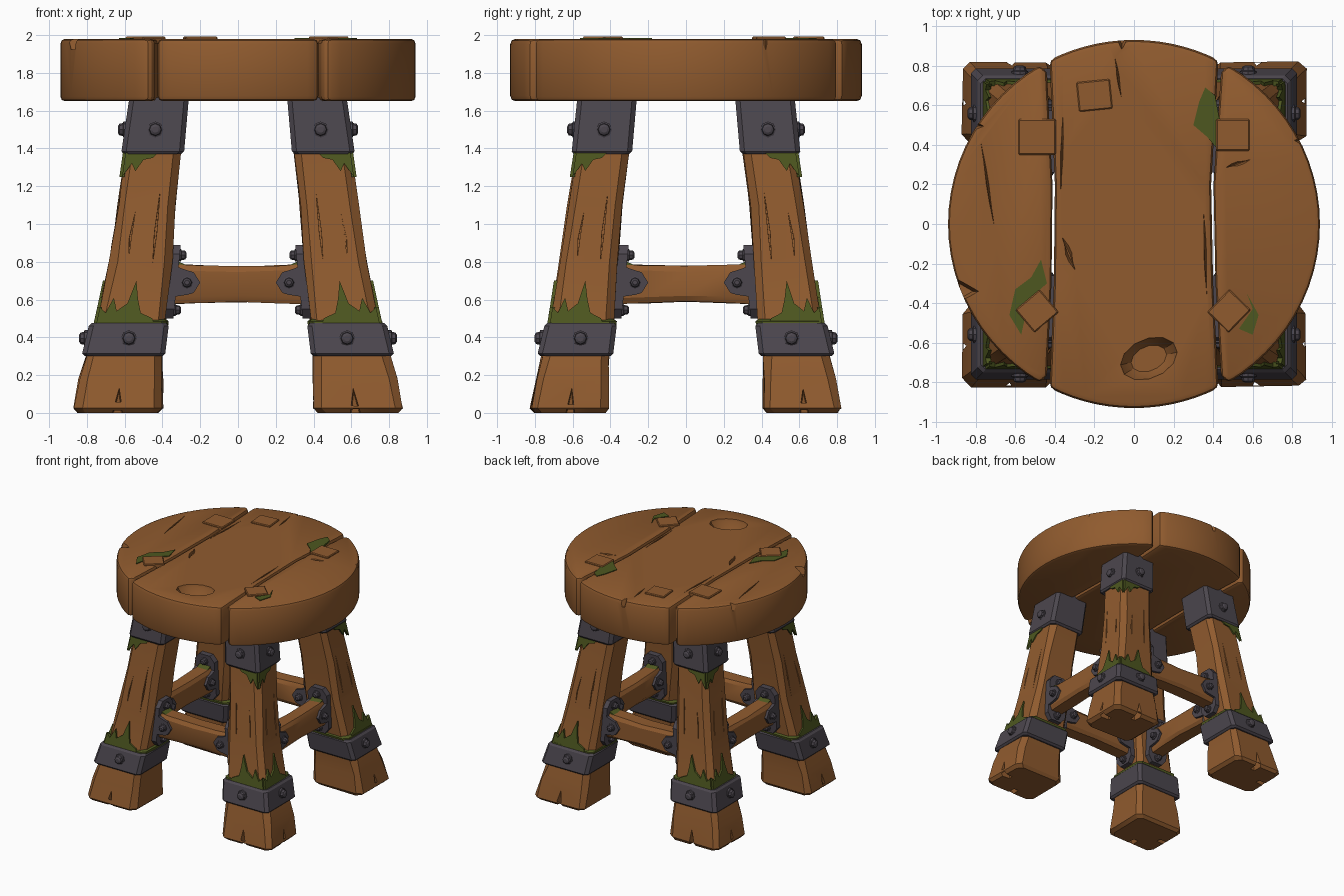
import bpy, bmesh, math, random
from mathutils import Vector

random.seed(4)
if "Cube" in bpy.data.objects:
    bpy.data.objects.remove(bpy.data.objects["Cube"])


def material(name, colour):
    m = bpy.data.materials.new(name)
    m.use_nodes = True
    m.diffuse_color = (*colour, 1)
    bsdf = m.node_tree.nodes["Principled BSDF"]
    bsdf.inputs["Base Color"].default_value = (*colour, 1)
    bsdf.inputs["Roughness"].default_value = 0.8
    return m


WOOD = material("warm wood", (0.28, 0.105, 0.028))
IRON = material("dark iron", (0.072, 0.062, 0.076))
MOSS = material("moss green", (0.075, 0.095, 0.014))


def loft(name, rings, mat):
    """Closed solid through rings with equal point counts."""
    bm = bmesh.new()
    loops = [[bm.verts.new(p) for p in ring] for ring in rings]
    n = len(loops[0])
    for a, b in zip(loops, loops[1:]):
        for i in range(n):
            j = (i + 1) % n
            bm.faces.new((a[i], a[j], b[j], b[i]))
    bm.faces.new(loops[0])
    bm.faces.new(loops[-1])
    bmesh.ops.recalc_face_normals(bm, faces=bm.faces)
    mesh = bpy.data.meshes.new(name)
    bm.to_mesh(mesh)
    bm.free()
    mesh.materials.append(mat)
    obj = bpy.data.objects.new(name, mesh)
    bpy.context.collection.objects.link(obj)
    return obj


def prism(name, points, offset, mat):
    points = [Vector(p) for p in points]
    return loft(name, [points, [p + Vector(offset) for p in points]], mat)


def apply(obj, kind, **settings):
    mod = obj.modifiers.new(kind, kind)
    for key, value in settings.items():
        setattr(mod, key, value)
    with bpy.context.temp_override(object=obj, active_object=obj, selected_objects=[obj]):
        bpy.ops.object.modifier_apply(modifier=mod.name)


def carve(obj, cutters):
    for cutter in cutters:
        cutter.hide_render = True
        apply(obj, "BOOLEAN", operation="DIFFERENCE", solver="EXACT", object=cutter)
        bpy.data.objects.remove(cutter)


def bolt(name, centre, normal, r=0.034):
    q = Vector(normal).to_track_quat("Z", "Y")
    steps = [(r * 1.25, -0.02), (r * 1.25, 0.006), (r, 0.01), (r * 0.9, 0.028), (r * 0.5, 0.036)]
    loft(name, [[Vector(centre) + q @ Vector((s * math.cos(a), s * math.sin(a), h))
                 for a in (math.tau * i / 8 for i in range(8))] for s, h in steps], IRON)


# Seat planks: straight seams and a shared round rim
R, LOW, HIGH = 0.94, 1.65, 1.98


def rim(a, b, count):
    return [(R * math.sin(t), 0.99 * R * math.cos(t))
            for t in (math.radians(a + (b - a) * i / count) for i in range(count + 1))]


def plank(name, outline):
    obj = prism(name, [(x, y, LOW) for x, y in outline], (0, 0, HIGH - LOW), WOOD)
    apply(obj, "BEVEL", width=0.028, segments=2, limit_method="ANGLE", angle_limit=math.radians(35))
    return obj


def crack(path, width=0.012):
    """Thin wedge sunk into the top of the seat."""
    a, b = Vector((*path[0], HIGH)), Vector((*path[1], HIGH))
    side = (b - a).cross(Vector((0, 0, 1))).normalized() * width
    mid = (a + b) / 2
    up, down = Vector((0, 0, 0.02)), Vector((0, 0, -0.018))
    return loft("crack_cutter", [[a + up, mid + side + up, b + up, mid - side + up],
                                 [p + (mid - p) * 0.3 + down for p in (a, mid + side * 0.2, b, mid - side * 0.2)]], WOOD)


def chip(centre, size, turn):
    c = Vector(centre)
    pts = [c + Vector((size * math.cos(turn + k * math.tau / 3), size * math.sin(turn + k * math.tau / 3), 0.05))
           for k in range(3)]
    return loft("chip_cutter", [pts, [c + (p - c) * 0.45 + Vector((0, 0, -0.08)) for p in pts]], WOOD)


middle = plank("seat_middle_plank", rim(-27, 27, 14) + [(0.39, 0.2), (0.4, -0.3)]
               + rim(153, 207, 14) + [(-0.405, -0.3), (-0.4, 0.2)])
left = plank("seat_left_plank", [(0.44, 0.77)] + rim(30.5, 149.5, 24)
             + [(0.44, -0.77), (0.412, -0.3), (0.402, 0.2)])
right = plank("seat_right_plank", [(-0.44, 0.77)] + rim(-30.5, -149.5, 24)
              + [(-0.44, -0.77), (-0.417, -0.3), (-0.412, 0.2)])

hole = loft("knot_cutter", [[(0.075 + s * 0.145 * math.cos(a), -0.68 + s * 0.11 * math.sin(a + 0.3), z)
                             for a in (math.tau * i / 12 for i in range(12))]
                            for s, z in ((1.05, HIGH + 0.03), (0.95, HIGH - 0.02), (0.62, HIGH - 0.08))], WOOD)
carve(middle, [hole, crack([(-0.1, 0.86), (-0.06, 0.62)]), crack([(-0.37, 0.1), (-0.36, 0.6)]),
               crack([(-0.37, -0.05), (-0.29, -0.25)], 0.03), crack([(0.35, 0.1), (0.37, -0.4)]),
               chip((-0.06, 0.95, HIGH), 0.09, 0.5)])
carve(left, [chip((0.46, -0.84, HIGH), 0.13, 0.3), crack([(0.45, 0.28), (0.6, 0.33)], 0.02),
             chip((0.87, 0.42, HIGH), 0.08, 1)])
carve(right, [crack([(-0.78, 0.45), (-0.7, -0.05)]), chip((-0.86, -0.34, HIGH), 0.1, 0),
              chip((-0.82, 0.5, HIGH), 0.08, 2)])

# Square pegs set into the planks
for x, y, w, d, turn in ((-0.49, 0.44, 0.19, 0.18, 0), (-0.2, 0.65, 0.17, 0.15, 0.1), (0.5, 0.45, 0.17, 0.16, 0),
                         (-0.49, -0.44, 0.16, 0.15, 0.7), (0.48, -0.44, 0.16, 0.15, 0.8)):
    c, s = math.cos(turn), math.sin(turn)
    rect = [(w / 2 * i, d / 2 * j) for i, j in ((-1, -1), (1, -1), (1, 1), (-1, 1))]
    peg = prism("seat_peg", [(x + u * c - v * s, y + u * s + v * c, HIGH - 0.03) for u, v in rect], (0, 0, 0.042), WOOD)
    apply(peg, "BEVEL", width=0.006, segments=1)

# Moss on the seat
for patch in ([(0.3, 0.5), (0.33, 0.62), (0.36, 0.69), (0.41, 0.65), (0.43, 0.54), (0.46, 0.5), (0.42, 0.38), (0.37, 0.44)],
              [(-0.63, -0.46), (-0.6, -0.33), (-0.52, -0.27), (-0.47, -0.18), (-0.44, -0.3), (-0.53, -0.38), (-0.57, -0.56)],
              [(0.53, -0.53), (0.6, -0.43), (0.57, -0.35), (0.63, -0.46), (0.6, -0.56)]):
    prism("seat_moss", [(x, y, HIGH - 0.01) for x, y in patch], (0, 0, 0.016), MOSS)

# Leg sections: height, inner x, outer x, inner y, outer y
LEG = [(0, 0.425, 0.845, 0.43, 0.8), (0.025, 0.4, 0.868, 0.41, 0.822), (0.18, 0.4, 0.84, 0.41, 0.79),
       (0.31, 0.4, 0.8, 0.41, 0.76), (0.47, 0.385, 0.75, 0.385, 0.72), (0.8, 0.35, 0.68, 0.36, 0.67),
       (1.1, 0.33, 0.635, 0.34, 0.625), (1.38, 0.3, 0.595, 0.3, 0.58), (1.66, 0.275, 0.56, 0.275, 0.56)]
BAND = [(0.3, 0.4, 0.81, 0.4, 0.77), (0.315, 0.385, 0.825, 0.385, 0.785),
        (0.46, 0.367, 0.79, 0.367, 0.75), (0.475, 0.38, 0.775, 0.38, 0.735)]
CAP = [(1.37, 0.3, 0.605, 0.3, 0.595), (1.385, 0.285, 0.617, 0.285, 0.605), (1.67, 0.26, 0.575, 0.26, 0.575)]


def section(table, z):
    for a, b in zip(table, table[1:]):
        if z <= b[0]:
            t = (z - a[0]) / (b[0] - a[0])
            return [p + (q - p) * t for p, q in zip(a, b)][1:]
    return table[-1][1:]


def corner_ring(row, sx, sy, c, jitter=0, grow=0):
    z, xa, xb, ya, yb = row
    xa, xb, ya, yb = xa - grow, xb + grow, ya - grow, yb + grow
    pts = [(xa + c, ya), (xb - c, ya), (xb, ya + c), (xb, yb - c),
           (xb - c, yb), (xa + c, yb), (xa, yb - c), (xa, ya + c)]
    wob = lambda: random.uniform(-jitter, jitter)
    return [Vector((sx * (x + wob()), sy * (y + wob()), z)) for x, y in pts]


def on_face(table, axis, t, z, out, sx, sy):
    """Point on an outer face; t runs from the inner to the outer edge."""
    xa, xb, ya, yb = section(table, z)
    x, y = (xb + out, ya + (yb - ya) * t) if axis == 0 else (xa + (xb - xa) * t, yb + out)
    return Vector((sx * x, sy * y, z))


LOW_MOSS = [(0.15, 0.46), (0.2, 0.5), (0.38, 0.53), (0.45, 0.6), (0.52, 0.7), (0.6, 0.58),
            (0.74, 0.54), (0.82, 0.61), (0.9, 0.53), (1, 0.56), (1, 0.46)]
TOP_MOSS = [(0.38, 1.39), (0.5, 1.35), (0.66, 1.34), (0.78, 1.28), (0.86, 1.32), (1, 1.25), (1, 1.39)]
FOOT_SPLIT = [(0.42, -0.02), (0.5, 0.14), (0.58, -0.02)]
GRAIN = [[(0.3, 0.75), (0.33, 0.95), (0.3, 1.22), (0.28, 0.95)], [(0.7, 0.8), (0.74, 0.92), (0.68, 1.1), (0.7, 0.92)],
         [(0.95, 0.78), (1.1, 0.86), (0.96, 1.0)], [(0.97, 1.1), (1.1, 1.15), (0.97, 1.22)]]

for sx, sy, place in ((1, -1, "front_left"), (-1, -1, "front_right"), (1, 1, "back_left"), (-1, 1, "back_right")):
    leg = loft(place + "_leg", [corner_ring(r, sx, sy, 0.04, 0.006) for r in LEG], WOOD)
    cuts = []
    for axis in (0, 1):
        normal = Vector((sx, 0, 0)) if axis == 0 else Vector((0, sy, 0))
        # Splits and grain cuts taper into the timber
        for shape, depth in [(FOOT_SPLIT, 0.05)] + [(g, 0.012) for g in GRAIN]:
            shift = random.uniform(-0.04, 0.04) if depth > 0.02 else 0
            outer = [on_face(LEG, axis, t + shift, z, 0.03, sx, sy) for t, z in shape]
            mid = sum(outer, Vector()) / len(outer)
            cuts.append(loft("grain_cutter", [outer, [p + (mid - p) * 0.3 - normal * (0.03 + depth) for p in outer]], WOOD))
        for shape in (LOW_MOSS, TOP_MOSS):
            prism(place + "_leg_moss", [on_face(LEG, axis, t, z, -0.012, sx, sy) for t, z in shape], normal * 0.026, MOSS)
        bolt(place + "_band_bolt", on_face(BAND, axis, 0.47, 0.395, 0, sx, sy), normal)
        bolt(place + "_cap_bolt", on_face(CAP, axis, 0.5, 1.5, 0, sx, sy), normal)
    carve(leg, cuts)
    loft(place + "_foot_band", [corner_ring(r, sx, sy, 0.025) for r in BAND], IRON)
    loft(place + "_cap", [corner_ring(r, sx, sy, 0.025) for r in CAP], IRON)
    loft(place + "_band_moss", [corner_ring((z, *section(LEG, z)), sx, sy, 0.03, 0.006, g)
                                for z, g in ((0.45, 0.012), (0.485, 0.012), (0.5, -0.01))], MOSS)

# Stretchers and brackets, one set on each side
MID, HALF = 0.53, 0.07
for k, side in enumerate(("front", "left", "back", "right")):
    turn = k * math.pi / 2

    def spin(x, y, z):
        return Vector((x * math.cos(turn) - y * math.sin(turn), x * math.sin(turn) + y * math.cos(turn), z))

    rings = []
    for x, h in ((-0.38, 0.105), (-0.2, 0.098), (0, 0.093), (0.2, 0.098), (0.38, 0.105)):
        prof = [(-HALF, 0.7), (-0.75 * HALF, 1), (0.75 * HALF, 1), (HALF, 0.7),
                (HALF, -0.7), (0.75 * HALF, -1), (-0.75 * HALF, -1), (-HALF, -0.7)]
        rings.append([spin(x, -MID + y, 0.682 + h * v + random.uniform(-0.005, 0.005)) for y, v in prof])
    loft(side + "_stretcher", rings, WOOD)
    for s in (-1, 1):
        # Plate on the leg, leaning with it
        outline = [(-0.09, 0.55), (-0.05, 0.5), (0.05, 0.5), (0.09, 0.55), (0.09, 0.84), (0.05, 0.89), (-0.05, 0.89), (-0.09, 0.84)]
        lean = lambda z: 0.372 - 0.1 * (z - 0.5)
        prism(side + "_bracket_plate", [spin(s * (lean(z) + 0.02), y - MID, z) for y, z in outline],
              spin(-s * 0.05, 0, 0), IRON)
        for z in (0.545, 0.835):
            bolt(side + "_plate_bolt", spin(s * (lean(z) - 0.03), -MID, z), spin(-s, 0, 0), 0.026)
        # Pointed tabs on both faces of the stretcher
        tab = [(0.37, 0.61), (0.27, 0.625), (0.235, 0.635), (0.2, 0.69), (0.235, 0.745), (0.27, 0.755), (0.37, 0.79)]
        for face in (-1, 1):
            y = -MID + face * (HALF - 0.005)
            prism(side + "_bracket_tab", [spin(s * x, y, z) for x, z in tab], spin(0, face * 0.025, 0), IRON)
            bolt(side + "_tab_bolt", spin(s * 0.27, y + face * 0.025, 0.69), spin(0, face, 0), 0.026)
        prism(side + "_bracket_moss", [spin(s * x, -MID - 0.05, z) for x, z in
                                       ((0.36, 0.76), (0.24, 0.765), (0.29, 0.79), (0.36, 0.82))], spin(0, 0.1, 0), MOSS)

# Soft shading with crisp edges
bpy.ops.object.select_all(action="DESELECT")
for obj in bpy.context.collection.objects:
    if obj.type == "MESH":
        obj.select_set(True)
        bpy.context.view_layer.objects.active = obj
bpy.ops.object.shade_smooth_by_angle(angle=math.radians(28))
